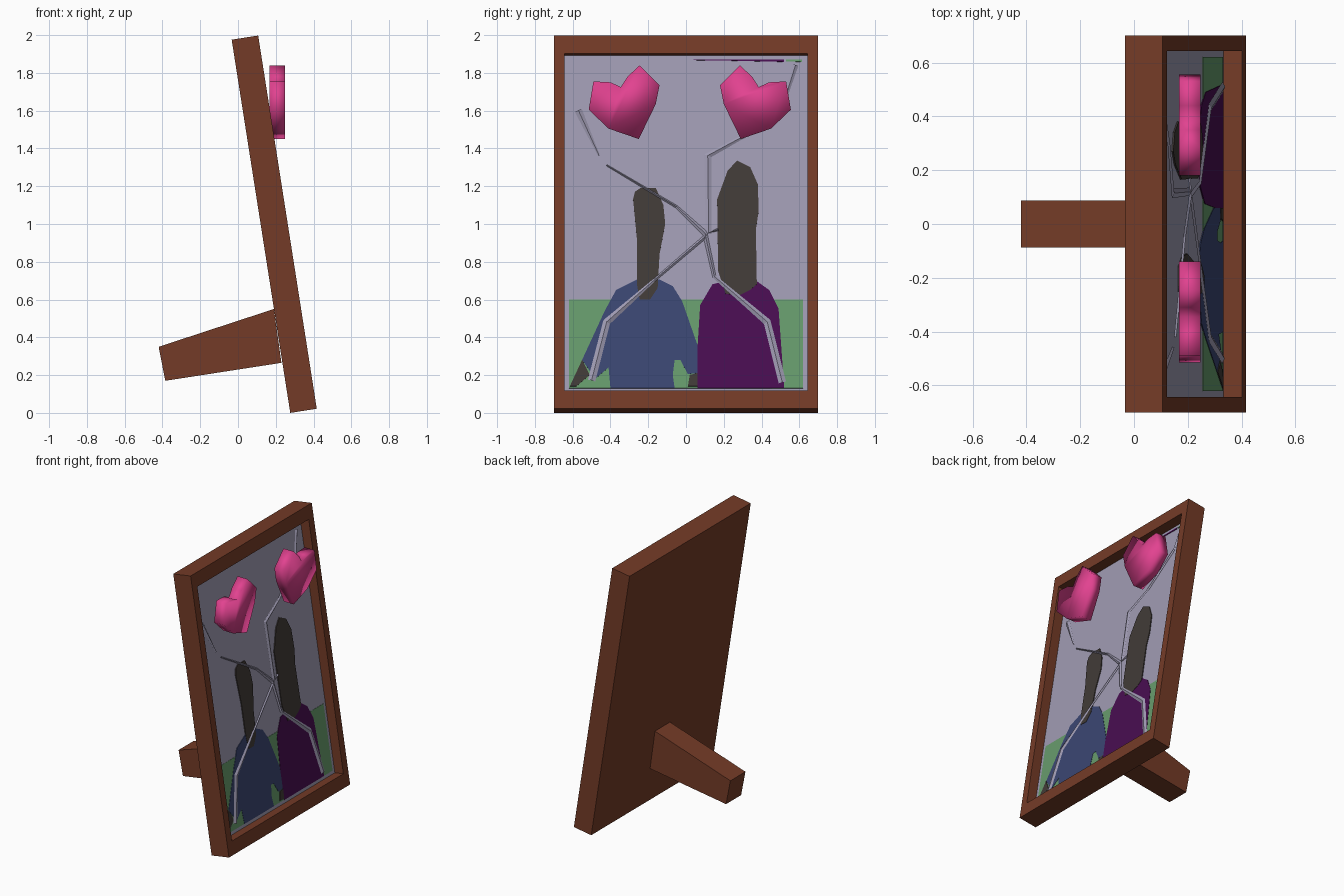
import bpy, bmesh, math
from mathutils import Matrix, Vector

if "Cube" in bpy.data.objects:
    bpy.data.objects.remove(bpy.data.objects["Cube"])

TILT = math.atan(0.157)
C, S = math.cos(TILT), math.sin(TILT)
# local axes of the leaning frame: a = sideways, b = up the frame, c = out of the front
LEAN = Matrix(((0, -S, C, 0.417), (1, 0, 0, 0), (0, C, S, 0.022), (0, 0, 0, 1)))
DEPTH, THICK, HEIGHT = 0.07, 0.142, 2.0


def material(name, r, g, b):
    m = bpy.data.materials.new(name)
    m.diffuse_color = (r, g, b, 1)
    m.use_nodes = True
    m.node_tree.nodes["Principled BSDF"].inputs["Base Color"].default_value = m.diffuse_color
    return m


wood = material("brown wood", 0.175, 0.044, 0.020)
sky = material("lavender grey", 0.35, 0.33, 0.45)
grass = material("grass green", 0.135, 0.33, 0.15)
blue = material("blue cloth", 0.043, 0.062, 0.17)
purple = material("purple cloth", 0.066, 0.004, 0.082)
dark = material("dark grey", 0.053, 0.043, 0.039)
pink = material("heart pink", 0.76, 0.055, 0.28)


def finish(name, bm, mats, matrix=None):
    bmesh.ops.recalc_face_normals(bm, faces=bm.faces)
    mesh = bpy.data.meshes.new(name)
    bm.to_mesh(mesh)
    bm.free()
    for m in mats:
        mesh.materials.append(m)
    ob = bpy.data.objects.new(name, mesh)
    bpy.context.collection.objects.link(ob)
    if matrix:
        ob.matrix_world = matrix
    return ob


def prism(name, pts, vec, mat, matrix=None):
    """Extrude a closed outline along a vector."""
    bm = bmesh.new()
    f = bm.faces.new([bm.verts.new(p) for p in pts])
    ext = bmesh.ops.extrude_face_region(bm, geom=[f], use_keep_orig=True)
    bmesh.ops.translate(bm, vec=vec, verts=[v for v in ext["geom"] if isinstance(v, bmesh.types.BMVert)])
    return finish(name, bm, [mat], matrix)


def on_picture(y, z, h=0.0):
    """Seen position (y, z) in hundredths -> local point on the picture."""
    return Vector((y / 100, (z / 100 - 0.011) / C, -DEPTH + h))


def plate(name, outline, layer, mat):
    prism(name, [on_picture(y, z) for y, z in outline], (0, 0, 0.002 * layer), mat, LEAN)


# frame: box with the front inset and pushed back, its floor is the picture
bm = bmesh.new()
bmesh.ops.create_cube(bm, size=1)
bmesh.ops.scale(bm, vec=(1.4, HEIGHT, THICK), verts=bm.verts)
bmesh.ops.translate(bm, vec=(0, HEIGHT / 2, -THICK / 2), verts=bm.verts)
front = max(bm.faces, key=lambda f: f.calc_center_median().z)
bmesh.ops.inset_region(bm, faces=[front], thickness=0.08)
for v in front.verts:
    v.co.y += 0.04 if v.co.y < 1 else -0.04
floor = bmesh.ops.extrude_discrete_faces(bm, faces=[front])["faces"][0]
ring = list(floor.verts)
bmesh.ops.translate(bm, vec=(0, 0, -DEPTH), verts=ring)
floor.material_index = 1
finish("frame", bm, [wood, sky], LEAN)

# back stand
prism("back_stand", [(-0.42, -0.087, 0.35), (0.19, -0.087, 0.55),
                     (0.23, -0.087, 0.265), (-0.385, -0.087, 0.17)], (0, 0.174, 0), wood)

# painted picture
plate("ground", [(-62, 13), (62, 13), (62, 60), (-62, 60)], 1, grass)
plate("left_body", [(-40, 13), (-41, 24), (-48, 18), (-55, 28), (-43, 54), (-37, 65), (-24, 71.5),
                    (-14, 70.5), (-7, 67), (-2, 59), (6, 36), (6, 21), (1, 20.5), (-3, 28),
                    (-6, 28), (-7, 20), (-6, 13)], 2, blue)
plate("right_body", [(6, 13), (6, 33), (7.5, 57), (14, 68), (18, 69), (26, 64), (32, 65), (37, 70),
                     (44, 65), (49, 55), (52, 13)], 2, purple)
plate("left_head", [(-28, 113), (-27, 117), (-24, 119), (-16, 119), (-12, 110), (-11, 100),
                    (-14, 84), (-15, 66), (-19, 60), (-24.5, 60), (-26, 68), (-26, 92)], 3, dark)
plate("right_head", [(27, 133.5), (34, 130), (38, 121), (38.5, 107), (37, 97), (37.5, 68), (34, 65),
                     (28, 62), (21, 63), (17, 75), (16.5, 113), (22, 128)], 3, dark)
plate("left_hand", [(-61.5, 14), (-55, 28), (-51, 20), (-58, 14)], 3, dark)
plate("right_hand", [(1, 14), (2, 20), (6, 21), (6, 14)], 3, dark)
plate("top_purple_strip", [(4, 186.7), (25, 186.4), (52, 185.8), (52, 187), (4, 187)], 2, purple)
plate("top_green_strip", [(53, 186), (61.5, 185.8), (61.5, 187), (53, 187)], 2, grass)


def crack(name, path):
    """Low triangular ridge along (y, z, width) points."""
    bm = bmesh.new()
    rows = []
    for i, (y, z, w) in enumerate(path):
        a, b = path[max(i - 1, 0)], path[min(i + 1, len(path) - 1)]
        d = Vector((b[0] - a[0], b[1] - a[1])).normalized()
        side = Vector((-d.y, d.x)) * w / 2
        rows.append([bm.verts.new(on_picture(y + side.x * k, z + side.y * k, h))
                     for k, h in ((-1, 0.006), (0, 0.014), (1, 0.006))])
    for r, s in zip(rows, rows[1:]):
        for k in range(2):
            bm.faces.new((r[k], r[k + 1], s[k + 1], s[k]))
    finish(name, bm, [sky], LEAN)


# cracks running across the picture
crack("crack_right_low", [(51, 16, 4), (43, 48, 4), (15, 72, 2), (10, 95, 2.5)])
crack("crack_right_high", [(17, 97, 1.5), (12, 95, 3), (11.5, 136, 4), (30, 146, 2), (53, 168, 2), (58, 184, 3)])
crack("crack_left_low", [(-50, 17, 4), (-42, 48, 4), (-17, 70, 1.5), (10, 93, 2)])
crack("crack_left_high", [(11, 94, 3), (-5, 109, 1.5), (-42, 131, 0.8)])
crack("crack_left_tip", [(-46, 136, 1), (-57, 160, 4)])

# two mirrored hearts standing upright before the picture
HEART = [(-0.25, 1.45), (-0.41, 1.505), (-0.515, 1.605), (-0.49, 1.755), (-0.40, 1.75), (-0.345, 1.725),
         (-0.31, 1.78), (-0.245, 1.84), (-0.14, 1.735), (-0.16, 1.635)]
for name, flip in (("left_heart", False), ("right_heart", True)):
    heart = prism(name, [(0.168, 0.04 - y if flip else y, z) for y, z in HEART], (0.08, 0, 0), pink)
    heart.data.polygons.foreach_set("use_smooth", [True] * len(heart.data.polygons))
